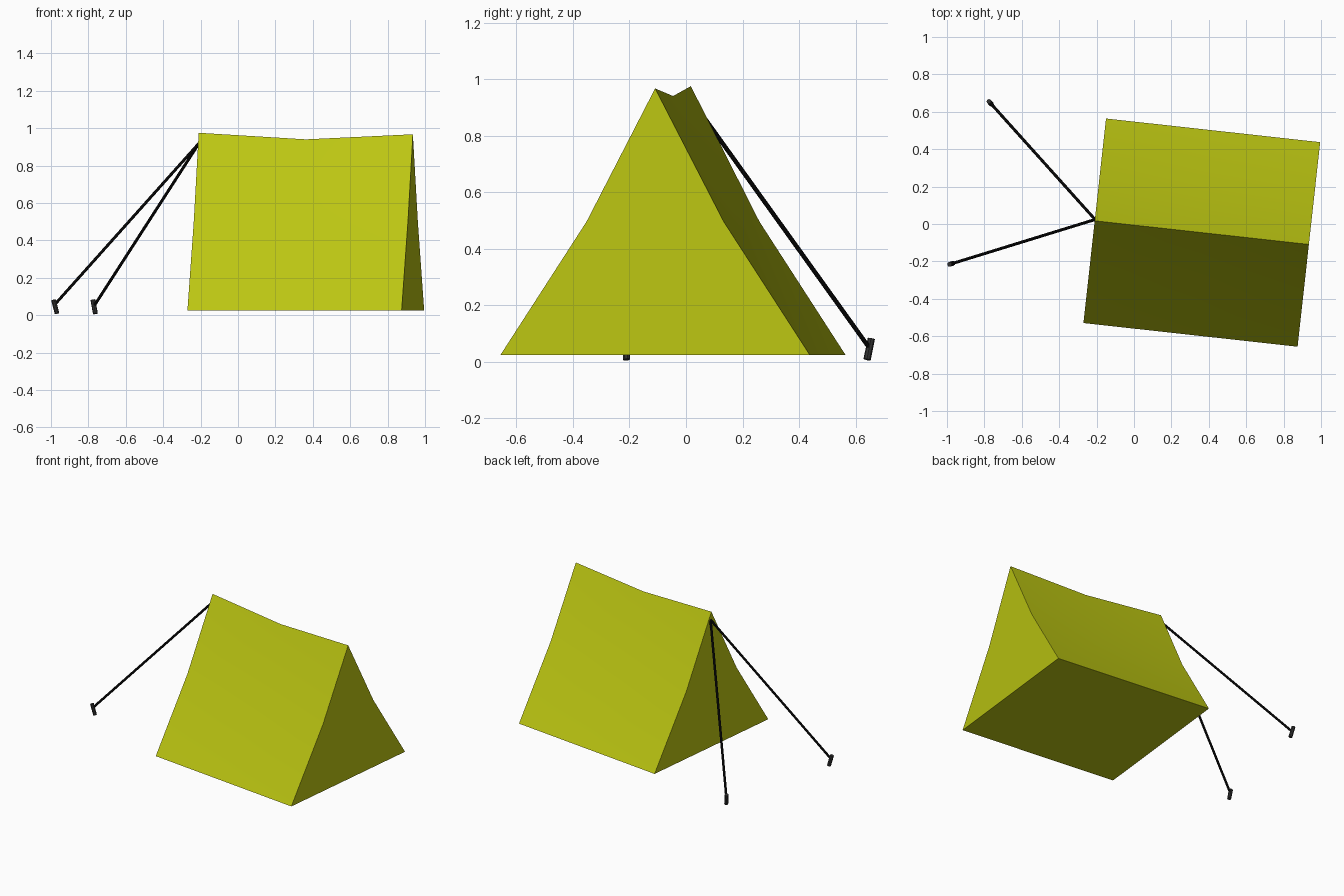
import bpy, bmesh, math
from mathutils import Vector, Matrix

if "Cube" in bpy.data.objects:
    bpy.data.objects.remove(bpy.data.objects["Cube"])


def material(name, rgb):
    m = bpy.data.materials.new(name)
    m.diffuse_color = (*rgb, 1)
    m.use_nodes = True
    m.node_tree.nodes["Principled BSDF"].inputs["Base Color"].default_value = m.diffuse_color
    return m


CANVAS = material("canvas", (0.5, 0.56, 0.006))
ROPE = material("rope_black", (0.004, 0.004, 0.004))
PEG = material("peg_grey", (0.03, 0.03, 0.03))


def finish(name, bm, mat):
    bmesh.ops.recalc_face_normals(bm, faces=bm.faces)
    me = bpy.data.meshes.new(name)
    bm.to_mesh(me)
    bm.free()
    me.materials.append(mat)
    ob = bpy.data.objects.new(name, me)
    bpy.context.collection.objects.link(ob)
    bpy.ops.object.select_all(action='DESELECT')
    ob.select_set(True)
    bpy.context.view_layer.objects.active = ob
    bpy.ops.object.shade_smooth_by_angle(angle=math.radians(30))
    return ob


def rod(name, a, b, radius, mat, sides=8):
    a, b = Vector(a), Vector(b)
    d = b - a
    bm = bmesh.new()
    m = Matrix.Translation((a + b) / 2) @ d.to_track_quat('Z', 'Y').to_matrix().to_4x4()
    bmesh.ops.create_cone(bm, cap_ends=True, segments=sides, radius1=radius,
                          radius2=radius, depth=d.length, matrix=m)
    return finish(name, bm, mat)


# Tent body: sagging cross-sections lofted along the ridge
# (position along ridge, waist half width, waist height, ridge height)
stations = [(-0.576, 0.244, 0.496, 0.975), (0, 0.233, 0.484, 0.94), (0.576, 0.244, 0.496, 0.967)]
bm = bmesh.new()
rings = []
for x, w, zw, zr in stations:
    profile = [(-0.55, 0.025), (-w, zw), (0, zr), (w, zw), (0.55, 0.025)]
    rings.append([bm.verts.new((x, y, z)) for y, z in profile])
for r0, r1 in zip(rings, rings[1:]):
    for i in range(5):
        j = (i + 1) % 5
        bm.faces.new((r0[i], r0[j], r1[j], r1[i]))
# End walls
bm.faces.new(rings[0])
bm.faces.new(rings[-1])
bm.transform(Matrix.Translation((0.3625, -0.046, 0)) @ Matrix.Rotation(math.radians(-6.3), 4, 'Z'))
finish("tent_body", bm, CANVAS)

# Guy ropes and their pegs leaning away from the tent
anchor = Vector((-0.208, 0.024, 0.92))
for side, (x, y, z) in {"front": (-0.977, -0.213, 0.06), "back": (-0.769, 0.648, 0.05)}.items():
    out = Vector((x - anchor.x, y - anchor.y, 0)).normalized()
    base = Vector((x, y, 0.045))
    lean = out * 0.01 + Vector((0, 0, 0.037))
    rod(side + "_guy_rope", anchor, (x, y, z), 0.008, ROPE)
    rod(side + "_peg", base - lean, base + lean, 0.013, PEG)
